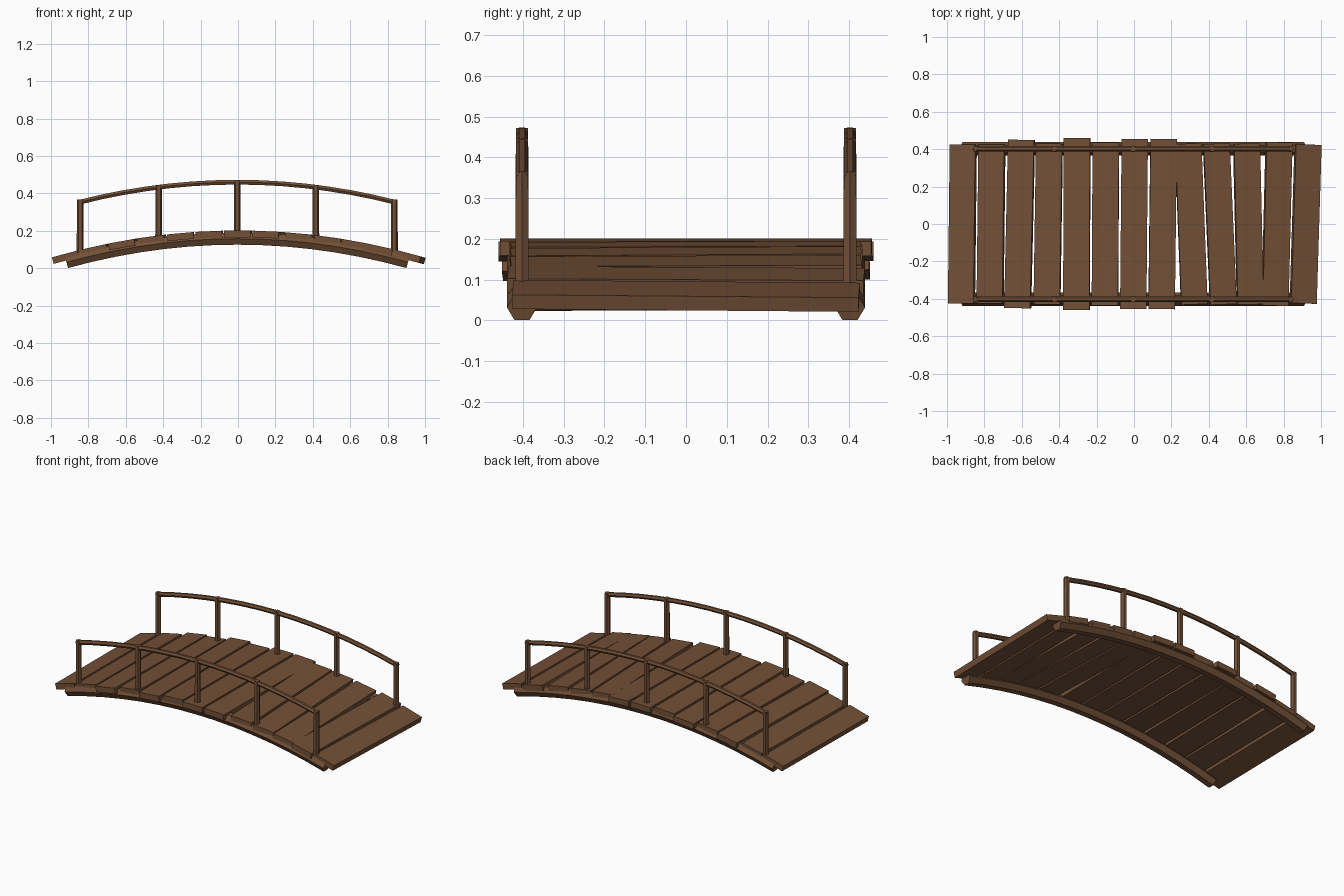
import bpy, bmesh, math
from mathutils import Matrix, Vector

if "Cube" in bpy.data.objects:
    bpy.data.objects.remove(bpy.data.objects["Cube"])

wood = bpy.data.materials.new("brown wood")
wood.diffuse_color = (0.17, 0.08, 0.037, 1)
wood.use_nodes = True
wood.node_tree.nodes["Principled BSDF"].inputs["Base Color"].default_value = wood.diffuse_color


def add_object(name, bm):
    bmesh.ops.recalc_face_normals(bm, faces=bm.faces)
    mesh = bpy.data.meshes.new(name)
    bm.to_mesh(mesh)
    bm.free()
    mesh.materials.append(wood)
    obj = bpy.data.objects.new(name, mesh)
    bpy.context.collection.objects.link(obj)
    return obj


def arch(x, crown, bend):
    """Height and slope angle of a parabolic arch."""
    return crown - bend * x * x, math.atan(-2 * bend * x)


def arched_bar(name, y, half, crown, bend, radius, segments=14):
    """Hexagonal bar swept along the arch, flat side down."""
    bm = bmesh.new()
    rings = []
    for i in range(segments + 1):
        x = half * (2 * i / segments - 1)
        z, a = arch(x, crown, bend)
        ring = []
        for k in range(6):
            t = k * math.pi / 3
            up = radius * math.sin(t)
            ring.append(bm.verts.new((x - 0.004 - up * math.sin(a),
                                      y + radius * math.cos(t),
                                      z + up * math.cos(a))))
        rings.append(ring)
    for r, s in zip(rings, rings[1:]):
        for k in range(6):
            bm.faces.new((r[k], r[(k + 1) % 6], s[(k + 1) % 6], s[k]))
    bm.faces.new(rings[0])
    bm.faces.new(rings[-1])
    add_object(name, bm)


# Deck planks: half length and skew (top-end x minus bottom-end x)
planks = [(.425, .010), (.425, .010), (.45, .021), (.43, .013), (.46, .003),
          (.435, .005), (.455, .008), (.455, .011), (.43, -.033), (.43, -.038),
          (.43, -.02), (.437, .022), (.425, .027)]
THICK = 0.036
for i, (half, skew) in enumerate(planks):
    x = (i - 6) * 0.1537
    z, a = arch(x, 0.201, 0.145)
    bm = bmesh.new()
    m = (Matrix.Translation((x, 0, z)) @ Matrix.Rotation(-a, 4, 'Y')
         @ Matrix.Rotation(-math.atan(skew / (2 * half)), 4, 'Z')
         @ Matrix.Translation((0, 0, -THICK / 2))
         @ Matrix.Diagonal((0.141, 2 * half, THICK, 1)))
    bmesh.ops.create_cube(bm, size=1, matrix=m)
    add_object(f"plank_{i + 1}", bm)

# Each side: support beam, handrail and five posts
for side, s in (("front", -1), ("back", 1)):
    y = s * 0.402
    arched_bar(f"{side}_beam", y, 0.913, 0.158, 0.151, 0.037)
    arched_bar(f"{side}_handrail", y, 0.852, 0.460, 0.15, 0.0145)
    for i in range(5):
        x = (i - 2) * 0.42
        bottom = arch(x, 0.185, 0.145)[0]
        top = arch(x, 0.472, 0.15)[0]
        bm = bmesh.new()
        bmesh.ops.create_cone(
            bm, cap_ends=True, segments=6, radius1=0.0185, radius2=0.0175,
            depth=top - bottom,
            matrix=Matrix.Translation((x - 0.004, y, (top + bottom) / 2))
            @ Matrix.Rotation(math.pi / 6, 4, 'Z'))
        add_object(f"{side}_post_{i + 1}", bm)
